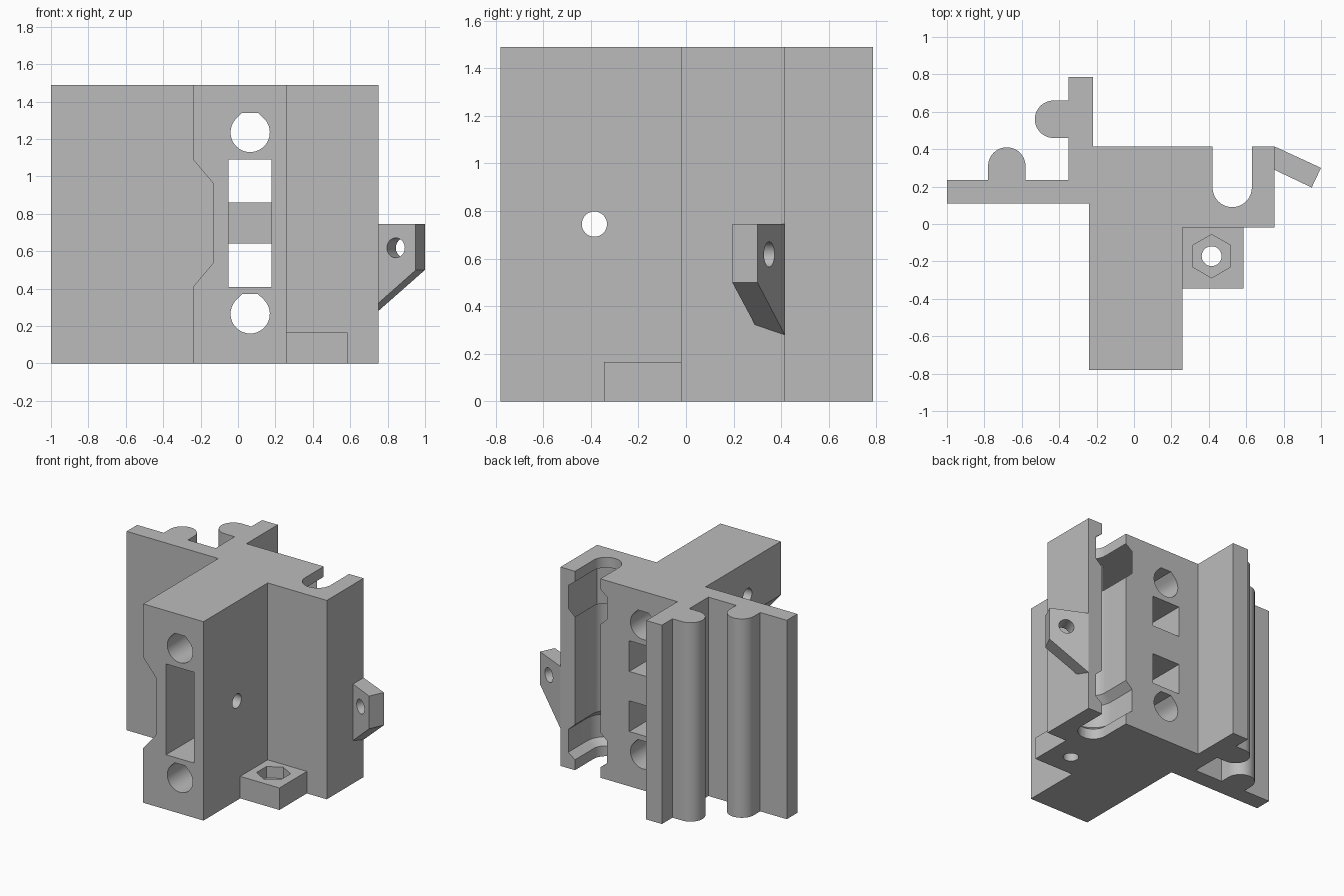
import bpy
import bmesh
from math import sin, cos, pi
from mathutils import Vector

cube = bpy.data.objects.get("Cube")
if cube:
    bpy.data.objects.remove(cube, do_unlink=True)

HEIGHT = 1.49
MIDDLE = HEIGHT / 2

gray = bpy.data.materials.new("plain_gray")
gray.use_nodes = True
gray.diffuse_color = (0.5, 0.5, 0.5, 1)
gray.node_tree.nodes["Principled BSDF"].inputs["Base Color"].default_value = (0.5, 0.5, 0.5, 1)

AXES = {
    "X": lambda u, v, w: (w, u, v),
    "Y": lambda u, v, w: (u, w, v),
    "Z": lambda u, v, w: (u, v, w),
}


def loft(name, sections, axis="Z"):
    """Solid through matching outlines, given as (position, points)."""
    bm = bmesh.new()
    rings = [[bm.verts.new(AXES[axis](u, v, w)) for u, v in pts] for w, pts in sections]
    bm.faces.new(rings[0])
    bm.faces.new(rings[-1])
    for a, b in zip(rings, rings[1:]):
        for i in range(len(a)):
            j = (i + 1) % len(a)
            bm.faces.new((a[i], a[j], b[j], b[i]))
    bmesh.ops.recalc_face_normals(bm, faces=bm.faces)
    mesh = bpy.data.meshes.new(name)
    bm.to_mesh(mesh)
    bm.free()
    mesh.materials.append(gray)
    obj = bpy.data.objects.new(name, mesh)
    bpy.context.collection.objects.link(obj)
    return obj


def prism(name, pts, low, high, axis="Z"):
    return loft(name, [(low, pts), (high, pts)], axis)


def rect(u0, u1, v0, v1):
    return [(u0, v0), (u1, v0), (u1, v1), (u0, v1)]


def arc(u, v, r, start, end, steps=24):
    return [(u + r * cos(start + (end - start) * i / steps),
             v + r * sin(start + (end - start) * i / steps)) for i in range(steps + 1)]


def circle(u, v, r, sides=32, turn=0):
    return arc(u, v, r, turn, turn + 2 * pi, sides)[:-1]


def activate(obj):
    bpy.ops.object.select_all(action="DESELECT")
    obj.select_set(True)
    bpy.context.view_layer.objects.active = obj


def cut(obj, *cutters):
    for cutter in cutters:
        cutter.hide_render = True
        mod = obj.modifiers.new("cut", "BOOLEAN")
        mod.operation = "DIFFERENCE"
        mod.solver = "EXACT"
        mod.object = cutter
        activate(obj)
        bpy.ops.object.modifier_apply(modifier=mod.name)
        bpy.data.objects.remove(cutter, do_unlink=True)


# Main body: upright block, socket block, and side plates with round rails
outline = [(-0.24, -0.78), (0.26, -0.78), (0.26, -0.02), (0.75, -0.02), (0.75, 0.415),
           (-0.22, 0.415), (-0.22, 0.785), (-0.35, 0.785), (-0.35, 0.66)]
outline += arc(-0.43, 0.56, 0.1, pi / 2, 3 * pi / 2)
outline += [(-0.35, 0.46), (-0.35, 0.235), (-0.58, 0.235)]
outline += arc(-0.68, 0.31, 0.1, 0, pi)
outline += [(-0.78, 0.235), (-1, 0.235), (-1, 0.11), (-0.24, 0.11)]
body = prism("body", outline, 0, HEIGHT)


# Round-bottomed socket slot with two bevelled catch grooves
def slot(r):
    return [(0.525 + r, 0.5)] + arc(0.525, 0.195, r, 0, -pi) + [(0.525 - r, 0.5)]


cut(body, prism("slot_cutter", slot(0.105), -0.1, HEIGHT + 0.1))
for flip in (False, True):
    levels = [(0.07, 0.095), (0.12, 0.16), (0.29, 0.16), (0.35, 0.095)]
    cut(body, loft("groove_cutter",
                   [(HEIGHT - z if flip else z, slot(r)) for z, r in levels]))

# Flat-topped teardrop channels running front to back
for z in (0.265, HEIGHT - 0.255):
    drop = arc(0.065, z, 0.105, 3 * pi / 4, 9 * pi / 4, 32)
    drop += [(0.108, z + 0.105), (0.022, z + 0.105)]
    cut(body, prism("channel_cutter", drop, -1, 1, "Y"))

# Deep front pocket opening into two rear windows
cut(body, prism("pocket_cutter", rect(-0.05, 0.18, 0.41, 1.09), -1, 0.0, "Y"))
for z0, z1 in ((0.41, 0.64), (0.86, 1.09)):
    cut(body, prism("window_cutter", rect(-0.05, 0.18, z0, z1), -0.1, 1, "Y"))

# Tapered recess on the right flank
recess = [(-0.35, 0.28), (-0.13, 0.54), (-0.13, 0.96), (-0.35, 1.22)]
cut(body, prism("recess_cutter", recess, -1, 0.11, "Y"))

# Cross bore and side screw holes
cut(body, prism("bore_cutter", circle(-0.385, MIDDLE, 0.053), -0.5, 0.5, "X"))
for z in (0.265, HEIGHT - 0.255):
    cut(body, prism("screw_cutter", circle(-0.385, z, 0.053), -0.5, 0.06, "X"))

# Foot with hexagonal nut seat
foot = prism("nut_foot", rect(0.26, 0.585, -0.345, -0.02), 0, 0.165)
cut(foot,
    prism("nut_cutter", circle(0.415, -0.172, 0.116, 6, pi / 2), 0.08, 0.3),
    prism("foot_hole_cutter", circle(0.415, -0.172, 0.053), -0.1, 0.3))

# Angled side tab with sloping underside and a hole through it
tab = prism("side_tab", [(0.75, 0.415), (1.0, 0.30), (0.95, 0.195), (0.75, 0.29)], 0, 0.745)
along = Vector((0.909, -0.418, 0))
for v in tab.data.vertices:
    if v.co.z < 0.1:
        v.co.z = 0.28 + 0.8 * (v.co - Vector((0.75, 0.415, 0))).dot(along)
hole = prism("tab_hole_cutter", circle(0, 0, 0.053), -0.3, 0.3, "Y")
hole.location = (0.868, 0.298, 0.618)
hole.rotation_euler.z = -0.431
bpy.context.view_layer.update()
cut(tab, hole)

for part in (body, foot, tab):
    activate(part)
    bpy.ops.object.shade_smooth_by_angle(angle=pi / 7)
